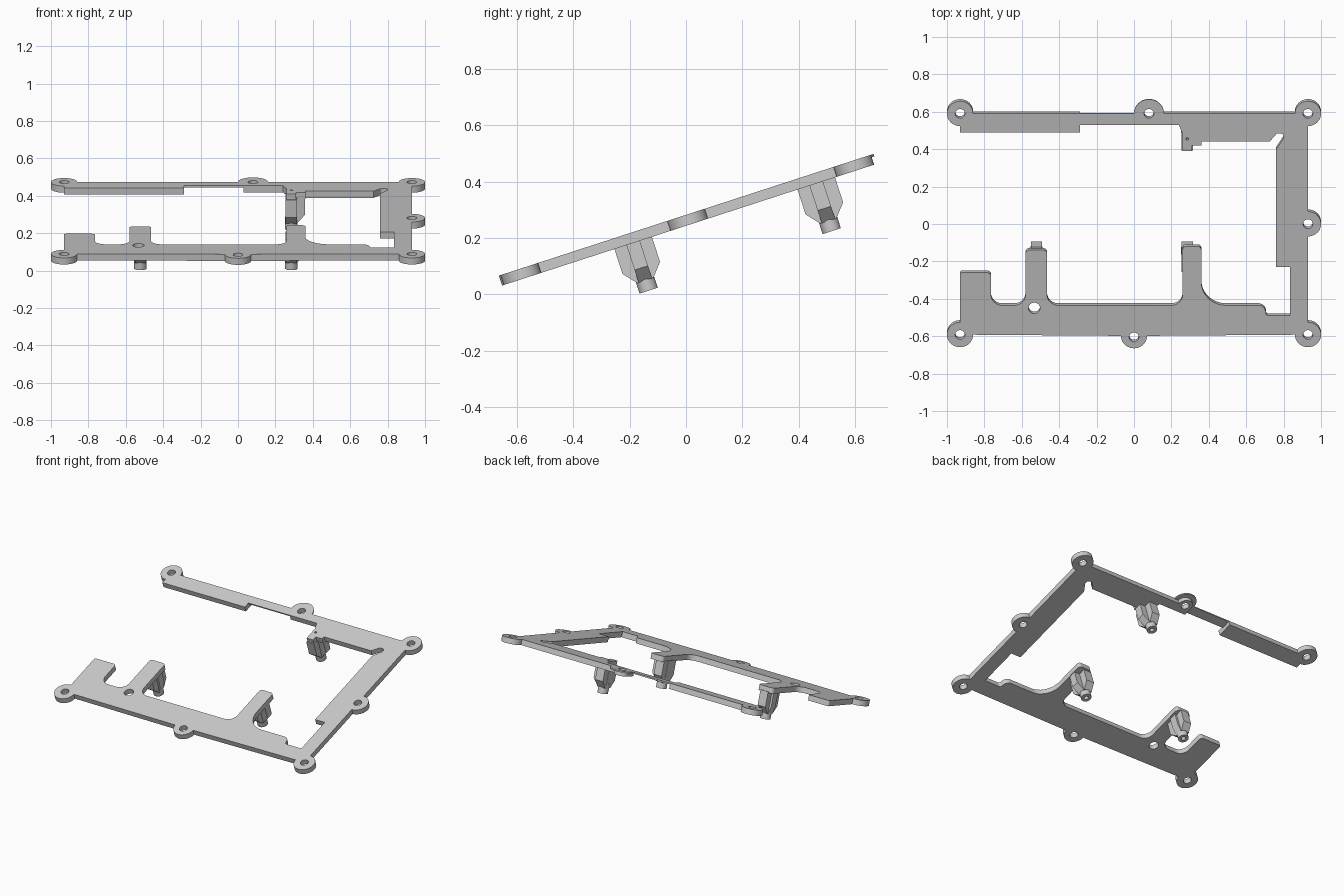
import bpy, bmesh
from math import radians, sin, cos, tan
from mathutils import Matrix, Vector

cube = bpy.data.objects.get("Cube")
if cube:
    bpy.data.objects.remove(cube)

TILT = radians(18)
THICK = 0.037
BOSS = 0.07
HOLE = 0.026
FRAME = Matrix.Translation((0, 0, 0.282)) @ Matrix.Rotation(TILT, 4, 'X')

grey = bpy.data.materials.new("plain_grey")
grey.use_nodes = True
colour = (0.6, 0.6, 0.6, 1)
grey.diffuse_color = colour
grey.node_tree.nodes["Principled BSDF"].inputs["Base Color"].default_value = colour


def finish(name, bm):
    """Turn a bmesh in plate coordinates into a tilted, shaded object."""
    bmesh.ops.remove_doubles(bm, verts=bm.verts, dist=0.0002)
    bmesh.ops.recalc_face_normals(bm, faces=bm.faces)
    mesh = bpy.data.meshes.new(name)
    bm.to_mesh(mesh)
    bm.free()
    mesh.materials.append(grey)
    obj = bpy.data.objects.new(name, mesh)
    bpy.context.collection.objects.link(obj)
    obj.matrix_world = FRAME
    bpy.ops.object.select_all(action='DESELECT')
    obj.select_set(True)
    bpy.context.view_layer.objects.active = obj
    bpy.ops.object.shade_smooth_by_angle(angle=radians(30))


def pt(x, y):
    """Plan position to position along the sloping plate."""
    return Vector((x, y / cos(TILT)))


def arc(x, y, r, start, end, steps=24):
    c = pt(x, y)
    angles = [radians(start + (end - start) * i / steps) for i in range(steps + 1)]
    return [c + Vector((cos(a), sin(a))) * r for a in angles]


def circle(x, y, r):
    return arc(x, y, r, 0, 360, 32)[:-1]


def rounded(before, corner, after, r, steps=8):
    """Points of a fillet of radius r at a corner between two neighbours."""
    u = (before - corner).normalized()
    w = (after - corner).normalized()
    half = u.angle(w) / 2
    reach = r / tan(half)
    centre = corner + (u + w).normalized() * (r / sin(half))
    a, b = corner + u * reach - centre, corner + w * reach - centre
    return [centre + a.lerp(b, i / steps).normalized() * r for i in range(steps + 1)]


def path(points):
    """Points are (x, y) or (x, y, fillet)."""
    spots = [pt(*p[:2]) for p in points]
    out = []
    for i, p in enumerate(points):
        if len(p) == 2:
            out.append(spots[i])
        else:
            out += rounded(spots[i - 1], spots[i], spots[i + 1], p[2])
    return out


def plate(name, outlines, top, bottom):
    """Flat plate from a closed outline followed by hole outlines."""
    curve = bpy.data.curves.new(name, 'CURVE')
    curve.dimensions = '2D'
    curve.fill_mode = 'BOTH'
    curve.extrude = (top - bottom) / 2
    for loop in outlines:
        spline = curve.splines.new('POLY')
        spline.points.add(len(loop) - 1)
        for sp, p in zip(spline.points, loop):
            sp.co = (p.x, p.y, 0, 1)
        spline.use_cyclic_u = True
    temp = bpy.data.objects.new(name + "_curve", curve)
    bpy.context.collection.objects.link(temp)
    graph = bpy.context.evaluated_depsgraph_get()
    mesh = bpy.data.meshes.new_from_object(temp.evaluated_get(graph))
    bm = bmesh.new()
    bm.from_mesh(mesh)
    bmesh.ops.translate(bm, verts=bm.verts, vec=(0, 0, (top + bottom) / 2))
    bpy.data.objects.remove(temp)
    bpy.data.meshes.remove(mesh)
    finish(name, bm)


def fin(name, profile, axis, origin, half):
    """Extrude a (side, height) profile across the other horizontal axis."""
    bm = bmesh.new()
    cross = Vector((0, 1, 0)) if axis.x else Vector((1, 0, 0))
    verts = [bm.verts.new(origin + axis * s + Vector((0, 0, h)) - cross * half)
             for s, h in profile]
    face = bm.faces.new(verts)
    ext = bmesh.ops.extrude_face_region(bm, geom=[face])
    moved = [v for v in ext["geom"] if isinstance(v, bmesh.types.BMVert)]
    bmesh.ops.translate(bm, verts=moved, vec=cross * half * 2)
    finish(name, bm)


def taper(a, b):
    """Profile of a post fin reaching a and b to its two sides."""
    return [(-a, -0.03), (-a, -0.13), (-0.03, -0.177),
            (0.03, -0.177), (b, -0.13), (b, -0.03)]


# Main frame: front rail, right rail and the right part of the back rail
inner = path([
    (0.03, 0.53), (0.24, 0.53), (0.26, 0.48), (0.26, 0.39), (0.31, 0.39),
    (0.31, 0.42), (0.36, 0.42), (0.36, 0.44), (0.725, 0.44), (0.765, 0.485, 0.01),
    (0.80, 0.485, 0.02), (0.80, 0.46), (0.76, 0.40), (0.76, -0.23), (0.835, -0.23),
    (0.835, -0.49), (0.705, -0.49, 0.015), (0.705, -0.435, 0.04),
    (0.36, -0.435, 0.13), (0.36, -0.12, 0.02), (0.26, -0.12, 0.02),
    (0.26, -0.435, 0.06), (-0.465, -0.435, 0.06), (-0.465, -0.14, 0.02),
    (-0.58, -0.14, 0.02), (-0.58, -0.435, 0.06), (-0.765, -0.435, 0.06),
    (-0.765, -0.26, 0.02), (-0.93, -0.26, 0.01), (-0.93, -0.5)])
main = (arc(-0.93, -0.592, BOSS, 90, 360) + arc(0, -0.598, BOSS, 180, 360)
        + arc(0.93, -0.592, BOSS, 180, 450) + arc(0.93, 0, BOSS, -90, 90)
        + arc(0.93, 0.59, BOSS, -90, 180) + arc(0.08, 0.59, 0.05, 0, 180) + inner)
holes = [circle(x, y, HOLE) for x, y in
         [(-0.93, -0.592), (0, -0.605), (0.93, -0.592), (0.93, 0), (0.93, 0.59), (0.08, 0.59)]]
holes += [circle(-0.533, -0.45, 0.031), circle(0.285, 0.455, 0.008)]
plate("main_frame", [main] + holes, 0, -THICK)

# Left part of the back rail
left = arc(-0.93, 0.59, BOSS, 0, 270) + path([(-0.93, 0.49), (-0.29, 0.49), (-0.29, 0.59)])
plate("back_left_rail", [left, circle(-0.93, 0.59, HOLE)], 0, -THICK)

# Thin bridge joining the back rails, with a wide washer round the middle boss
bridge = (path([(-0.29, 0.53), (0.03, 0.53)]) + arc(0.08, 0.59, 0.05, 180, 0)
          + arc(0.08, 0.59, 0.08, 0, 180) + path([(-0.29, 0.59)]))
plate("back_bridge", [bridge], 0, -0.009)

# Support posts: crossed fins tapering to a hollow peg
for label, x, y, side_a, side_b in [("front_left", 0.285, -0.199, 0.032, 0.072),
                                    ("front_right", -0.522, -0.199, 0.045, 0.045),
                                    ("back", 0.285, 0.451, 0.032, 0.072)]:
    base = pt(x, y).to_3d()
    fin(label + "_post_long_fin", taper(0.07, 0.07), Vector((0, 1, 0)), base, 0.03)
    fin(label + "_post_cross_fin", taper(side_a, side_b), Vector((1, 0, 0)), base, 0.025)
    plate(label + "_post_peg", [circle(x, y, 0.034), circle(x, y, 0.014)], -0.15, -0.215)
